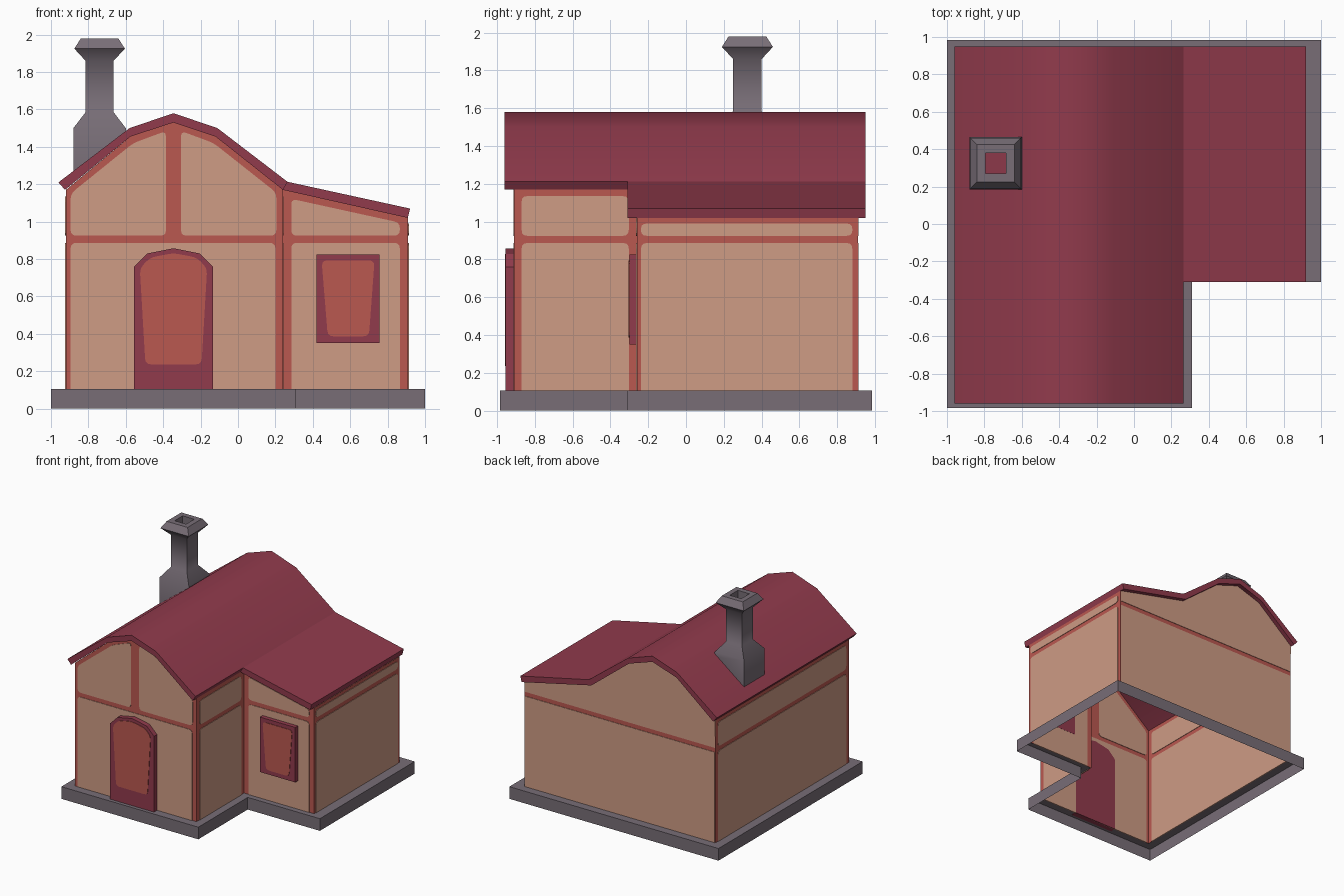
import bpy, bmesh, math

if "Cube" in bpy.data.objects:
    bpy.data.objects.remove(bpy.data.objects["Cube"])


def material(name, rgb):
    m = bpy.data.materials.new(name)
    lin = [((c + 0.055) / 1.055) ** 2.4 for c in rgb]
    m.diffuse_color = (*lin, 1)
    m.use_nodes = True
    m.node_tree.nodes["Principled BSDF"].inputs["Base Color"].default_value = m.diffuse_color
    return m


PLASTER = material("plaster", (0.81, 0.61, 0.52))
TRIM = material("red trim", (0.73, 0.345, 0.315))
ROOF = material("dark red roof", (0.57, 0.23, 0.30))
STONE = material("grey stone", (0.47, 0.43, 0.465))


def finish(name, bm, mat, smooth=None):
    bmesh.ops.remove_doubles(bm, verts=bm.verts, dist=0.0005)
    bmesh.ops.recalc_face_normals(bm, faces=bm.faces)
    me = bpy.data.meshes.new(name)
    bm.to_mesh(me)
    bm.free()
    me.materials.append(mat)
    if smooth:
        me.shade_smooth()
        me.set_sharp_from_angle(angle=math.radians(smooth))
    ob = bpy.data.objects.new(name, me)
    bpy.context.collection.objects.link(ob)
    return ob


def place(axis, p, d):
    """Profile point (u, z) put at depth d along the axis."""
    return (p[0], d, p[1]) if axis == 'y' else (d, p[0], p[1])


def prism(name, pts, axis, a, b, mat, smooth=None):
    bm = bmesh.new()
    ends = [[bm.verts.new(place(axis, p, d)) for p in pts] for d in (a, b)]
    for e in ends:
        bm.faces.new(e)
    bridge(bm, *ends)
    return finish(name, bm, mat, smooth)


def bridge(bm, r0, r1):
    n = len(r0)
    for i in range(n):
        j = (i + 1) % n
        bm.faces.new((r0[i], r0[j], r1[j], r1[i]))


def rounded(pts, r=0.03):
    """Round the corners, except those standing on the base."""
    out = []
    n = len(pts)
    for i, p in enumerate(pts):
        if p[1] < 0.11:
            out.append(p)
            continue
        ends = []
        for q in (pts[i - 1], pts[(i + 1) % n]):
            t = min(r / math.dist(p, q), 0.4)
            ends.append((p[0] + (q[0] - p[0]) * t, p[1] + (q[1] - p[1]) * t))
        a, b = ends
        for t in (0, 0.33, 0.67, 1):
            out.append(tuple((1 - t) ** 2 * a[k] + 2 * t * (1 - t) * p[k] + t * t * b[k]
                             for k in (0, 1)))
    return out


def rect(u0, u1, z0, z1):
    return [(u0, z0), (u1, z0), (u1, z1), (u0, z1)]


def panel(name, pts, axis, d, mat=PLASTER, r=0.03):
    """Thin plate that shows on both sides of a wall sheet."""
    prism(name, rounded(pts, r) if r else pts, axis, d - 0.004, d + 0.004, mat)


def l_shape(x0, x1, xn, y0, y1, yn):
    return [(x0, y0), (xn, y0), (xn, yn), (x1, yn), (x1, y1), (x0, y1)]


# Stone base: outer skirt and top ledge, open below
bm = bmesh.new()
outer = l_shape(-1, 1, 0.31, -0.985, 0.985, -0.31)
inner = l_shape(-0.92, 0.91, 0.24, -0.91, 0.91, -0.26)
rings = [[bm.verts.new((x, y, z)) for x, y in pts]
         for pts, z in ((outer, 0), (outer, 0.105), (inner, 0.105))]
bridge(bm, rings[0], rings[1])
bridge(bm, rings[1], rings[2])
finish("base", bm, STONE)

# Wall sheets in the trim colour
Z0 = 0.1
gable = [(0.24, 1.17), (-0.12, 1.455), (-0.345, 1.535), (-0.575, 1.455), (-0.92, 1.17)]
bm = bmesh.new()
for pts, axis, d in (
        ([(-0.92, Z0), (0.24, Z0)] + gable, 'y', -0.91),
        ([(0.24, Z0), (0.91, Z0), (0.91, 1.02), (0.24, 1.17)], 'y', -0.26),
        (rect(-0.91, -0.26, Z0, 1.17), 'x', 0.24),
        (rect(-0.26, 0.91, Z0, 1.02), 'x', 0.91),
        (rect(-0.91, 0.91, Z0, 1.17), 'x', -0.92),
        ([(-0.92, Z0), (0.91, Z0), (0.91, 1.02)] + gable, 'y', 0.91)):
    bm.faces.new([bm.verts.new(place(axis, p, d)) for p in pts])
finish("walls", bm, TRIM)

# Plaster panels between the timbers
LO, HI = 0.887, 0.925
panel("front_lower_panel", rect(-0.895, 0.2, Z0, LO), 'y', -0.91)
panel("front_upper_left_panel", [(-0.895, HI), (-0.385, HI), (-0.385, 1.485),
                                 (-0.56, 1.42), (-0.895, 1.15)], 'y', -0.91)
panel("front_upper_right_panel", [(-0.305, HI), (0.205, HI), (0.205, 1.155),
                                  (-0.13, 1.42), (-0.305, 1.485)], 'y', -0.91)
panel("wing_lower_panel", rect(0.285, 0.865, Z0, LO), 'y', -0.26)
panel("wing_upper_panel", [(0.285, HI), (0.865, HI), (0.865, 0.995), (0.285, 1.122)], 'y', -0.26)
for name, y0, y1, x, top in (("right_front", -0.87, -0.303, 0.24, 1.135),
                             ("right_wing", -0.238, 0.88, 0.91, 0.99),
                             ("left", -0.87, 0.88, -0.92, 1.135)):
    panel(name + "_lower_panel", rect(y0, y1, Z0, LO), 'x', x)
    panel(name + "_upper_panel", rect(y0, y1, HI, top), 'x', x)
panel("back_lower_panel", rect(-0.915, 0.905, Z0, LO), 'y', 0.91, r=0)
panel("back_upper_panel", [(-0.915, HI), (0.905, HI), (0.905, 1.02)] + gable, 'y', 0.91, r=0)

# Roof slabs
under = [(0.24, 1.17), (-0.12, 1.455), (-0.345, 1.53), (-0.575, 1.455), (-0.925, 1.17)]
over = [(-0.96, 1.21), (-0.58, 1.5), (-0.345, 1.58), (-0.11, 1.5), (0.265, 1.213)]
prism("main_roof", under + over, 'y', -0.96, 0.95, ROOF, 40)
prism("wing_roof", [(0.24, 1.17), (0.265, 1.213), (0.92, 1.07), (0.908, 1.02)],
      'y', -0.31, 0.95, ROOF)

# Door with arched top and raised leaf
prism("door_frame", [(-0.555, Z0), (-0.135, Z0), (-0.135, 0.76), (-0.205, 0.83),
                     (-0.345, 0.858), (-0.485, 0.83), (-0.555, 0.76)], 'y', -0.955, -0.905, ROOF)
panel("door_leaf", [(-0.495, 0.237), (-0.195, 0.237), (-0.165, 0.75), (-0.22, 0.808),
                    (-0.345, 0.832), (-0.47, 0.808), (-0.525, 0.75)], 'y', -0.955, TRIM)

# Window
prism("window_frame", rect(0.42, 0.757, 0.35, 0.825), 'y', -0.3, -0.255, ROOF)
panel("window_pane", [(0.48, 0.387), (0.7, 0.387), (0.73, 0.793), (0.447, 0.793)],
      'y', -0.3, TRIM)

# Chimney: square rings from the roof to the open flue
CX, CY = -0.74, 0.325
bm = bmesh.new()
rings = []
for h, z in ((0.14, None), (0.14, 1.5), (0.075, 1.585), (0.075, 1.86), (0.135, 1.925),
             (0.1, 1.98), (0.055, 1.98), (0.055, 1.55)):
    rings.append([bm.verts.new((CX + sx * h, CY + sy * h,
                                (1.355 + 0.1 * sx) if z is None else z))
                  for sx, sy in ((-1, -1), (1, -1), (1, 1), (-1, 1))])
for r0, r1 in zip(rings, rings[1:]):
    bridge(bm, r0, r1)
finish("chimney", bm, STONE, 50)
